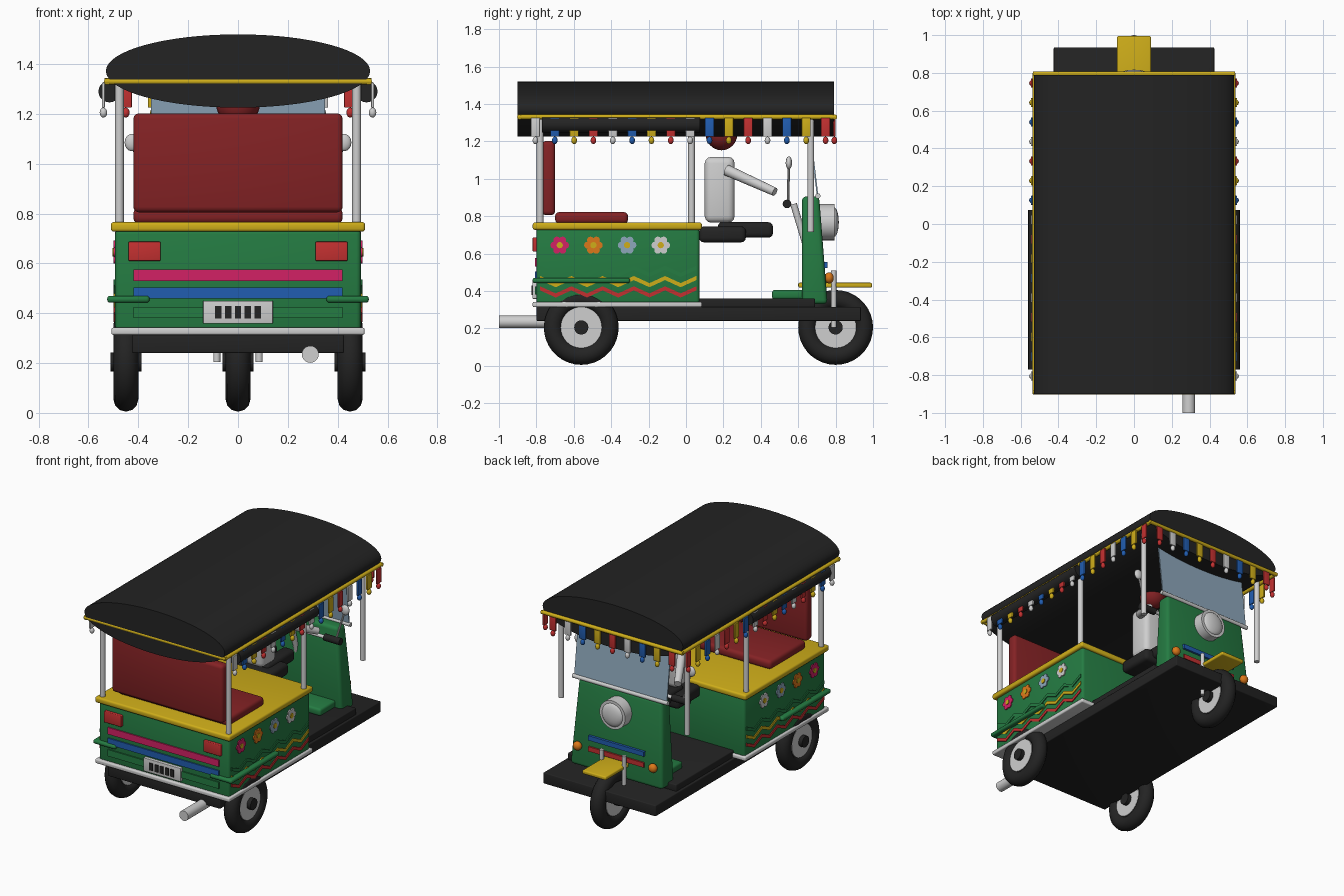
import bpy
import bmesh
import math
from mathutils import Matrix, Vector

if "Cube" in bpy.data.objects:
    bpy.data.objects.remove(bpy.data.objects["Cube"])

COLOURS = {
    "black": (0.017, 0.017, 0.017), "green": (0.018, 0.2, 0.055),
    "yellow": (0.62, 0.42, 0.01), "dark_red": (0.23, 0.016, 0.018),
    "red": (0.55, 0.03, 0.03), "silver": (0.62, 0.62, 0.62),
    "blue": (0.015, 0.11, 0.44), "pink": (0.65, 0.015, 0.13),
    "orange": (0.72, 0.19, 0.01), "glass": (0.27, 0.39, 0.5)}
MATS = {}
for key, rgb in COLOURS.items():
    m = bpy.data.materials.new(key)
    m.use_nodes = True
    m.diffuse_color = (*rgb, 1)
    m.node_tree.nodes["Principled BSDF"].inputs["Base Color"].default_value = (*rgb, 1)
    MATS[key] = m

PARTS = {}


def add(part, colour, make):
    """Append the faces made by make(bm) to a named part in one colour."""
    bm, slots = PARTS.setdefault(part, (bmesh.new(), []))
    if colour not in slots:
        slots.append(colour)
    old = set(bm.faces)
    make(bm)
    for f in bm.faces:
        if f not in old:
            f.material_index = slots.index(colour)


def box(part, colour, x, y, z, bevel=0.0, warp=None):
    """Box from (min, max) pairs; warp optionally moves each corner."""
    def make(bm):
        verts = bmesh.ops.create_cube(bm, size=1)["verts"]
        for v in verts:
            v.co = Vector([(a + b) / 2 + c * (b - a) for c, (a, b) in zip(v.co, (x, y, z))])
            if warp:
                v.co = warp(v.co)
        if bevel:
            edges = list({e for v in verts for e in v.link_edges})
            bmesh.ops.bevel(bm, geom=edges, offset=bevel, segments=3, affect="EDGES", profile=0.5)
    add(part, colour, make)


def rod(part, colour, p, q, r, r2=None, sides=20):
    """Cylinder or cone between two points."""
    p, q = Vector(p), Vector(q)
    turn = (q - p).to_track_quat("Z", "Y").to_matrix().to_4x4()
    add(part, colour, lambda bm: bmesh.ops.create_cone(
        bm, cap_ends=True, segments=sides, radius1=r, radius2=r if r2 is None else r2,
        depth=(q - p).length, matrix=Matrix.Translation((p + q) / 2) @ turn))


def ball(part, colour, centre, size):
    """Ellipsoid with three radii."""
    add(part, colour, lambda bm: bmesh.ops.create_uvsphere(
        bm, u_segments=20, v_segments=12, radius=1,
        matrix=Matrix.Translation(centre) @ Matrix.Diagonal((*size, 1))))


def tyre(part, x, y, z, major, minor):
    """Rounded ring about the x axis."""
    def make(bm):
        rows, cols = 36, 12
        ring = []
        for i in range(rows):
            a = math.tau * i / rows
            for j in range(cols):
                b = math.tau * j / cols
                r = major + minor * math.cos(b)
                ring.append(bm.verts.new((x + minor * math.sin(b), y + r * math.cos(a), z + r * math.sin(a))))
        for i in range(rows):
            for j in range(cols):
                k, n = (i + 1) % rows, (j + 1) % cols
                bm.faces.new([ring[i * cols + j], ring[i * cols + n], ring[k * cols + n], ring[k * cols + j]])
    add(part, "black", make)


def zigzag(part, colour, x, y0, y1, z, steps):
    """Chevron stripe standing just proud of a side panel."""
    step = (y1 - y0) / steps
    s = math.copysign(0.008, x)
    for i in range(steps):
        ya, yb = y0 + i * step, y0 + (i + 1) * step
        za, zb = (z - 0.019, z + 0.019) if i % 2 else (z + 0.019, z - 0.019)
        slope = (zb - za) / (yb - ya)
        box(part, colour, sorted((x, x + s)), (ya, yb), (-0.011, 0.011),
            warp=lambda c: Vector((c.x, c.y, c.z + za + slope * (c.y - ya))))


# Wheels
for name, x, y in (("rear_wheel_left", 0.45, -0.56), ("rear_wheel_right", -0.45, -0.56), ("front_wheel", 0, 0.8)):
    tyre(name, x, y, 0.205, 0.15, 0.05)
    rod(name, "silver", (x - 0.035, y, 0.205), (x + 0.035, y, 0.205), 0.11, sides=32)
    rod(name, "black", (x - 0.062, y, 0.205), (x + 0.062, y, 0.205), 0.038)

# Chassis, floor and exhaust
box("chassis", "black", (-0.425, 0.425), (-0.8, 0.935), (0.24, 0.315), 0.006)
box("cab_floor", "black", (-0.41, 0.41), (-0.78, 0.69), (0.31, 0.36), 0.006)
rod("exhaust", "silver", (0.29, -1, 0.235), (0.29, -0.7, 0.235), 0.034)

# Rear body with trim plates
box("rear_body", "green", (-0.493, 0.493), (-0.8, 0.072), (0.33, 0.735), 0.018)
box("sill_trim", "silver", (-0.508, 0.508), (-0.82, 0.085), (0.313, 0.342), 0.008)
box("body_top", "yellow", (-0.51, 0.51), (-0.82, 0.085), (0.727, 0.766), 0.012)
for s in (-1, 1):
    box("rear_fenders", "green", sorted((s * 0.355, s * 0.525)), (-0.82, -0.3), (0.442, 0.47), 0.012)

# Side decoration: chevrons and six-petal flowers
for side, s in (("left", 1), ("right", -1)):
    for colour, z in (("red", 0.395), ("yellow", 0.45), ("green", 0.505)):
        zigzag("chevrons_" + side, colour, s * 0.491, -0.78, 0.055, z, 10)
    for i, colour in enumerate(("pink", "orange", "glass", "silver")):
        y, z = -0.675 + 0.18 * i, 0.645
        for k in range(6):
            a = math.tau * k / 6
            py, pz = y + 0.031 * math.cos(a), z + 0.031 * math.sin(a)
            rod("flowers_" + side, colour, (s * 0.491, py, pz), (s * 0.5, py, pz), 0.019, sides=12)
        rod("flowers_" + side, "yellow", (s * 0.491, y, z), (s * 0.504, y, z), 0.017, sides=12)

# Rear panel: stripes, lamps and plate
for colour, z0, z1 in (("pink", 0.53, 0.576), ("blue", 0.46, 0.503), ("green", 0.38, 0.425)):
    box("rear_stripes", colour, (-0.42, 0.42), (-0.808, -0.795), (z0, z1))
for s in (-1, 1):
    box("tail_lamps", "red", sorted((s * 0.31, s * 0.44)), (-0.82, -0.79), (0.61, 0.687), 0.005)
box("rear_plate", "silver", (-0.14, 0.14), (-0.822, -0.79), (0.358, 0.45), 0.004)
for i in range(-2, 3):
    box("rear_plate", "black", (i * 0.04 - 0.013, i * 0.04 + 0.013), (-0.827, -0.82), (0.378, 0.428))

# Passenger seat
box("seat_cushion", "dark_red", (-0.42, 0.42), (-0.7, -0.31), (0.76, 0.822), 0.022)
box("seat_backrest", "dark_red", (-0.42, 0.42), (-0.77, -0.7), (0.805, 1.202), 0.022)

# Roof: elliptical canopy, edge rails, rolled side curtains
add("roof", "black", lambda bm: bmesh.ops.create_cone(
    bm, cap_ends=True, segments=64, radius1=1, radius2=1, depth=1.69,
    matrix=Matrix.Translation((0, -0.055, 1.372)) @ Matrix.Diagonal((0.53, 1, 0.147, 1))
    @ Matrix.Rotation(math.pi / 2, 4, "X")))
for s in (-1, 1):
    rod("roof_rails", "yellow", (s * 0.525, -0.9, 1.33), (s * 0.525, 0.8, 1.33), 0.013, sides=12)
    rod("side_curtains", "black", (s * 0.516, -0.77, 1.29), (s * 0.516, 0.075, 1.29), 0.044)
for y in (-0.89, 0.795):
    rod("roof_rails", "yellow", (-0.535, y, 1.33), (0.535, y, 1.33), 0.013, sides=12)

# Roof posts
for s in (-1, 1):
    for y, z in ((-0.78, 0.76), (0.03, 0.76), (0.667, 0.715)):
        rod("roof_posts", "silver", (s * 0.476, y, z), (s * 0.476, y, 1.33), 0.018)

# Hanging tassels along both sides and the cab end
CYCLE = ("silver", "blue", "yellow", "red")


def tassel(part, colour, x, y, wx, wy):
    box(part, colour, (x - wx, x + wx), (y - wy, y + wy), (1.225, 1.325), 0.003)
    ball(part, colour, (x, y, 1.205), (0.015, 0.015, 0.02))


for i in range(16):
    for side, s in (("left", 1), ("right", -1)):
        tassel("tassels_" + side, CYCLE[i % 4], s * 0.54, -0.805 + 0.1034 * i, 0.006, 0.024)
for i in range(9):
    tassel("tassels_cab", CYCLE[3 - i % 4], -0.45 + 0.1125 * i, 0.793, 0.024, 0.006)


# Cab nose, narrowing upwards
def nose_shape(c):
    t = (c.z - 0.33) / 0.575
    return Vector((c.x * (1 - 0.1 * t), c.y - (0.045 * t if c.y > 0.7 else 0), c.z))


box("cab_nose", "green", (-0.35, 0.35), (0.62, 0.757), (0.33, 0.905), 0.022, nose_shape)
box("foot_step", "green", (-0.3, 0.3), (0.46, 0.7), (0.355, 0.406), 0.015)
for colour, z in (("blue", 0.54), ("red", 0.465)):
    box("nose_stripes", colour, (-0.21, 0.21), (0.735, 0.756), (z - 0.016, z + 0.016))
for s in (-1, 1):
    ball("indicators", "orange", (s * 0.285, 0.765, 0.47), (0.03, 0.025, 0.03))
    rod("front_fork", "silver", (s * 0.085, 0.79, 0.205), (s * 0.085, 0.79, 0.51), 0.014)
box("front_mudguard", "yellow", (-0.09, 0.09), (0.6, 0.995), (0.418, 0.444), 0.008)

# Headlamp
rod("headlamp", "silver", (0, 0.7, 0.768), (0, 0.795, 0.768), 0.097, sides=32)
ball("headlamp", "silver", (0, 0.79, 0.768), (0.08, 0.027, 0.08))

# Windscreen leaning back from the nose
box("windscreen", "glass", (-0.35, 0.35), (0.7, 0.708), (0.905, 1.29),
    warp=lambda c: Vector((c.x, c.y - 0.12 * (c.z - 0.905), c.z)))
rod("windscreen_bar", "silver", (-0.36, 0.705, 0.908), (0.36, 0.705, 0.908), 0.014)

# Steering and mirrors
rod("steering_column", "silver", (0, 0.64, 0.65), (0, 0.575, 0.865), 0.018)
rod("handlebar", "silver", (-0.32, 0.54, 0.865), (0.32, 0.54, 0.865), 0.012)
for s in (-1, 1):
    rod("handlebar", "black", (s * 0.28, 0.54, 0.865), (s * 0.4, 0.54, 0.865), 0.023)
    rod("mirrors", "silver", (s * 0.36, 0.545, 0.87), (s * 0.42, 0.55, 1.07), 0.007, sides=10)
    ball("mirrors", "silver", (s * 0.425, 0.55, 1.085), (0.03, 0.017, 0.035))

# Driver and driver's seat
box("driver_seat", "black", (-0.165, 0.165), (0.07, 0.32), (0.66, 0.745), 0.025)
box("driver_torso", "silver", (-0.115, 0.115), (0.1, 0.26), (0.765, 1.117), 0.035)
ball("driver_head", "dark_red", (0, 0.19, 1.24), (0.088, 0.085, 0.088))
for s in (-1, 1):
    box("driver_legs", "black", sorted((s * 0.02, s * 0.11)), (0.17, 0.465), (0.685, 0.768), 0.025)
    rod("driver_arms", "silver", (s * 0.13, 0.22, 1.045), (s * 0.27, 0.475, 0.93), 0.03, 0.023)

# Turn the parts into objects
for name, (bm, slots) in PARTS.items():
    bmesh.ops.recalc_face_normals(bm, faces=bm.faces)
    mesh = bpy.data.meshes.new(name)
    bm.to_mesh(mesh)
    bm.free()
    for slot in slots:
        mesh.materials.append(MATS[slot])
    obj = bpy.data.objects.new(name, mesh)
    bpy.context.collection.objects.link(obj)
    bpy.context.view_layer.objects.active = obj
    bpy.ops.object.select_all(action="DESELECT")
    obj.select_set(True)
    bpy.ops.object.shade_smooth_by_angle(angle=math.radians(35))
